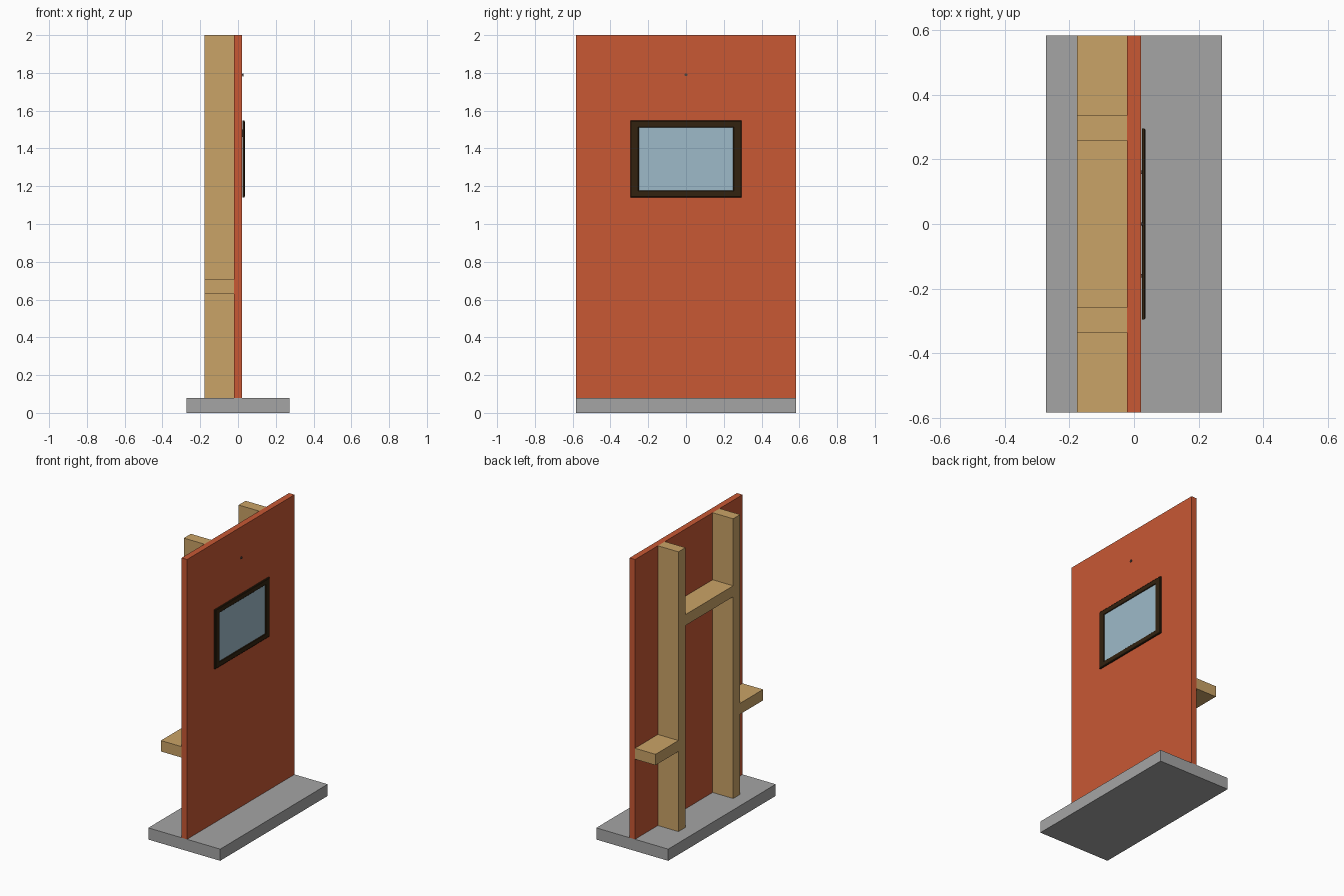
import bpy, bmesh, math
from mathutils import Matrix

if "Cube" in bpy.data.objects:
    bpy.data.objects.remove(bpy.data.objects["Cube"])


def srgb(r, g, b):
    f = lambda c: c / 12.92 if c <= 0.04045 else ((c + 0.055) / 1.055) ** 2.4
    return (f(r / 255), f(g / 255), f(b / 255), 1.0)


def material(name, rgb):
    m = bpy.data.materials.new(name)
    m.diffuse_color = srgb(*rgb)
    m.use_nodes = True
    m.node_tree.nodes["Principled BSDF"].inputs["Base Color"].default_value = m.diffuse_color
    return m


PAINT = material("orange paint", (200, 88, 52))
WOOD = material("pine wood", (202, 163, 103))
CONCRETE = material("grey concrete", (165, 165, 165))
DARK = material("dark brown wood", (50, 34, 16))
GLASS = material("pale blue picture", (158, 186, 201))
STEEL = material("dark steel", (80, 70, 65))


def finish(name, bm, mat):
    bmesh.ops.recalc_face_normals(bm, faces=bm.faces)
    me = bpy.data.meshes.new(name)
    bm.to_mesh(me)
    bm.free()
    me.materials.append(mat)
    ob = bpy.data.objects.new(name, me)
    bpy.context.collection.objects.link(ob)
    return ob


def box(name, x, y, z, mat):
    bm = bmesh.new()
    bmesh.ops.create_cube(bm, size=1)
    for v in bm.verts:
        for i, (a, b) in enumerate((x, y, z)):
            v.co[i] = a if v.co[i] < 0 else b
    return finish(name, bm, mat)


def rod(name, x, y, z, r, mat, sides=16):
    bm = bmesh.new()
    m = Matrix.Translation(((x[0] + x[1]) / 2, y, z)) @ Matrix.Rotation(math.pi / 2, 4, 'Y')
    bmesh.ops.create_cone(bm, cap_ends=True, segments=sides, radius1=r, radius2=r,
                          depth=x[1] - x[0], matrix=m)
    return finish(name, bm, mat)


# floor slab and wall panel
HALF = 0.583
box("floor_slab", (-0.273, 0.273), (-HALF, HALF), (0, 0.08), CONCRETE)
box("wall_panel", (-0.021, 0.021), (-HALF, HALF), (0.08, 2.0), PAINT)

# studs and outer blocking, mirrored left and right
DEPTH = (-0.177, -0.021)
IN, OUT = 0.259, 0.335
for side, s in (("left", -1), ("right", 1)):
    box("stud_" + side, DEPTH, sorted((s * IN, s * OUT)), (0.08, 2.0), WOOD)
    box("outer_block_" + side, DEPTH, sorted((s * OUT, s * HALF)), (0.63, 0.705), WOOD)
    # small hangers between frame and wall
    box("frame_hanger_" + side, (0.021, 0.026), (s * 0.16 - 0.006, s * 0.16 + 0.006),
        (1.46, 1.50), STEEL)
# middle blocking between the studs
box("middle_block", DEPTH, (-IN, IN), (1.465, 1.54), WOOD)

# picture frame: rectangular rings joined into a mitred moulding
ZC, W, H = 1.344, 0.295, 0.203
rings_def = [(0.025, 0, 0), (0.033, 0, 0), (0.036, 0.004, 0.004),
             (0.036, 0.042, 0.033), (0.033, 0.045, 0.036), (0.025, 0.045, 0.036)]
bm = bmesh.new()
rings = [[bm.verts.new((x, sy * (W - iy), ZC + sz * (H - iz)))
          for sy, sz in ((-1, -1), (1, -1), (1, 1), (-1, 1))] for x, iy, iz in rings_def]
for a, b in zip(rings, rings[1:] + rings[:1]):
    for i in range(4):
        j = (i + 1) % 4
        bm.faces.new((a[i], a[j], b[j], b[i]))
finish("picture_frame", bm, DARK)
box("picture_pane", (0.0255, 0.031), (-W + 0.045, W - 0.045),
    (ZC - H + 0.036, ZC + H - 0.036), GLASS)

# nail in the wall above the picture
rod("nail_shank", (0.0, 0.026), 0, 1.79, 0.004, STEEL)
rod("nail_head", (0.024, 0.028), 0, 1.79, 0.008, STEEL)
